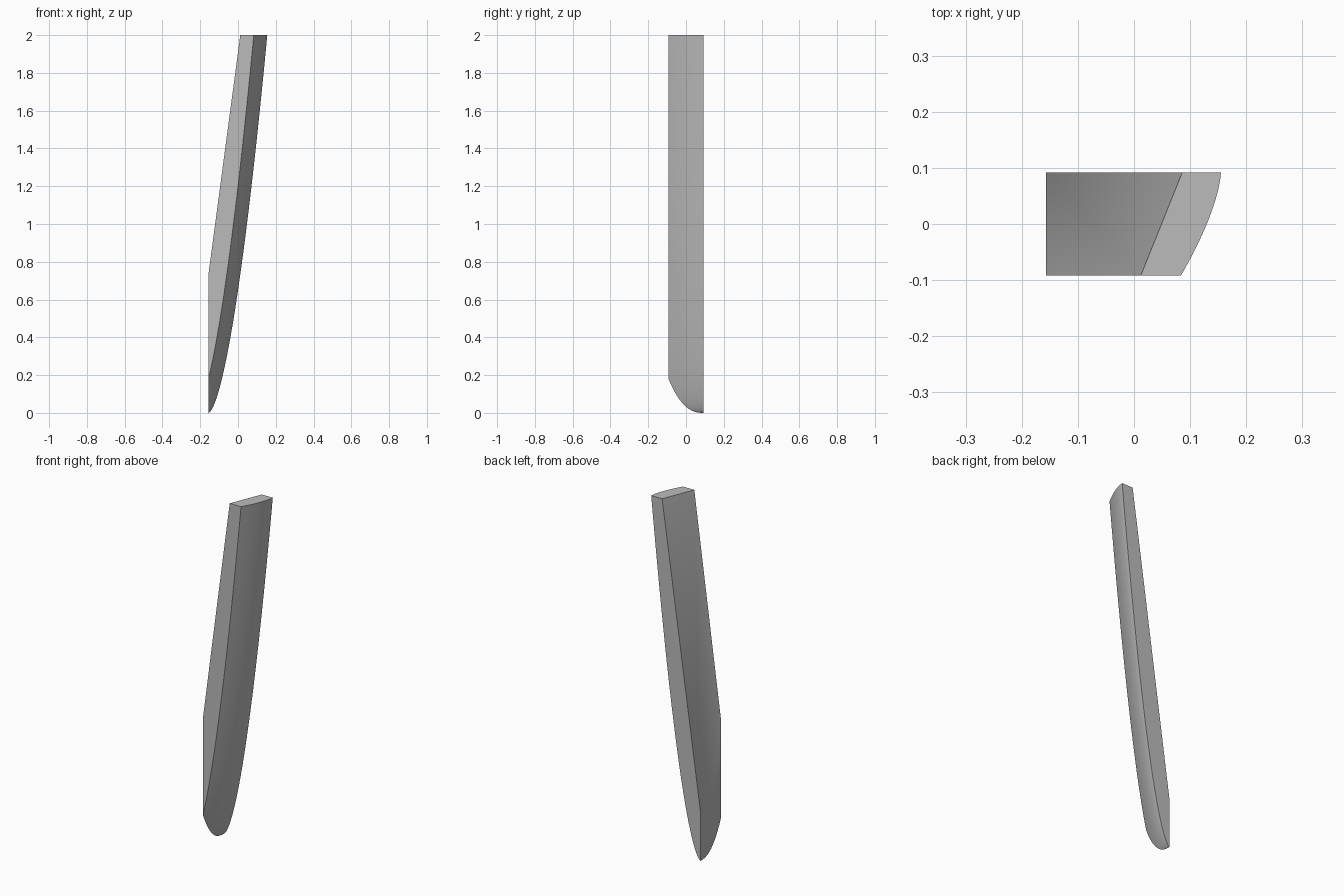
import bpy, bmesh, math

cube = bpy.data.objects.get("Cube")
if cube:
    bpy.data.objects.remove(cube)

HALF_X, HALF_Y, TOP = 0.157, 0.092, 2.0
POWER, SETBACK = 0.61, 0.0715
ROWS, COLS = 48, 12

mat = bpy.data.materials.new("plain grey")
mat.use_nodes = True
grey = (0.5, 0.5, 0.5, 1)
mat.diffuse_color = grey
mat.node_tree.nodes["Principled BSDF"].inputs["Base Color"].default_value = grey


def setback(t):
    """How far the curved side retreats from back (0) to front (1)."""
    return SETBACK * t ** 1.5


def outer_point(t, s):
    """Point on the curved side, s running from the foot to the top."""
    full = 2 * HALF_X - 0.002
    low = TOP * (setback(t) / full) ** (1 / POWER)
    z = low + (TOP - low) * s ** 2
    x = -HALF_X + full * (z / TOP) ** POWER - setback(t)
    return x, HALF_Y - 2 * HALF_Y * t, z


bm = bmesh.new()
grid = [[bm.verts.new(outer_point(c / COLS, r / ROWS)) for r in range(ROWS + 1)]
        for c in range(COLS + 1)]

# Curved outer side
for a, b in zip(grid, grid[1:]):
    for r in range(ROWS):
        bm.faces.new((a[r], b[r], b[r + 1], a[r + 1])).smooth = True

# Straight inner corners
back_low = bm.verts.new((-HALF_X, HALF_Y, 0.27))
back_top = bm.verts.new((0.086, HALF_Y, TOP))
front_low = bm.verts.new((-HALF_X, -HALF_Y, 0.73))
front_top = bm.verts.new((0.012, -HALF_Y, TOP))

# Flat front, back, top, foot wall and the slightly twisted inner slope
bm.faces.new(grid[-1] + [front_top, front_low])
bm.faces.new(grid[0] + [back_top, back_low])
bm.faces.new([col[-1] for col in grid] + [front_top, back_top])
bm.faces.new([col[0] for col in grid] + [front_low, back_low])
bm.faces.new((back_low, front_low, front_top))
bm.faces.new((back_low, front_top, back_top))
bmesh.ops.recalc_face_normals(bm, faces=bm.faces)

mesh = bpy.data.meshes.new("curved_blade")
bm.to_mesh(mesh)
bm.free()
mesh.materials.append(mat)
blade = bpy.data.objects.new("curved_blade", mesh)
bpy.context.collection.objects.link(blade)
bpy.context.view_layer.objects.active = blade
blade.select_set(True)
bpy.ops.object.shade_smooth_by_angle(angle=math.radians(30))
